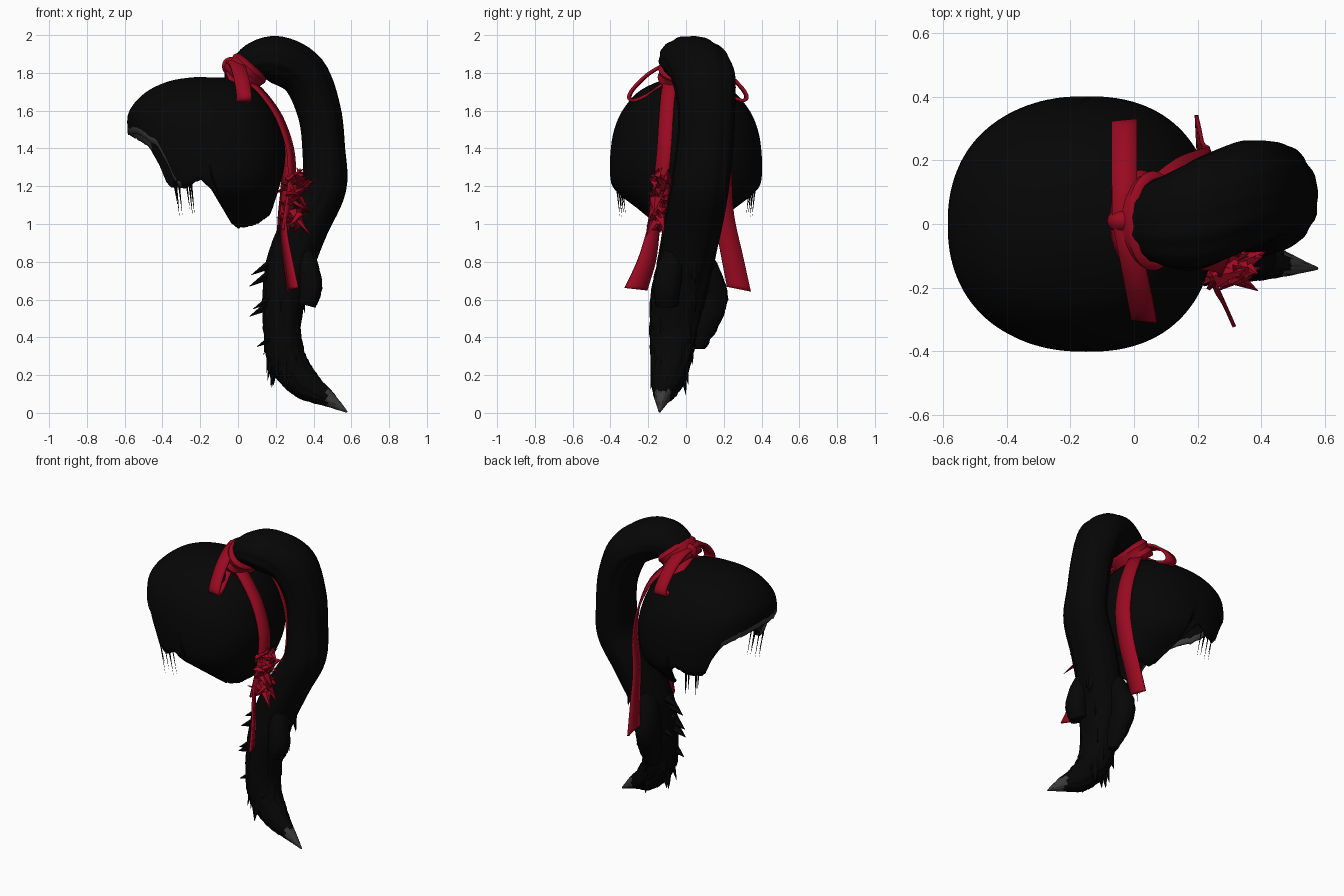
import bpy, bmesh, math, random
from mathutils import Vector, Matrix

random.seed(4)
cube = bpy.data.objects.get("Cube")
if cube:
    bpy.data.objects.remove(cube, do_unlink=True)


def material(name, rgb):
    m = bpy.data.materials.new(name)
    m.use_nodes = True
    m.diffuse_color = (*rgb, 1)
    m.node_tree.nodes["Principled BSDF"].inputs["Base Color"].default_value = (*rgb, 1)
    return m


BLACK = material("black hair", (0.0018, 0.0018, 0.0018))
GREY = material("grey hair ends", (0.045, 0.045, 0.045))
RED = material("red ribbon", (0.32, 0.003, 0.015))


def finish(name, bm, mats, angle=50, thickness=0.0, offset=0):
    bmesh.ops.recalc_face_normals(bm, faces=bm.faces)
    me = bpy.data.meshes.new(name)
    bm.to_mesh(me)
    bm.free()
    ob = bpy.data.objects.new(name, me)
    bpy.context.collection.objects.link(ob)
    for m in mats:
        me.materials.append(m)
    if thickness:
        s = ob.modifiers.new("thickness", "SOLIDIFY")
        s.thickness = thickness
        s.offset = offset
    bpy.ops.object.select_all(action="DESELECT")
    ob.select_set(True)
    bpy.context.view_layer.objects.active = ob
    bpy.ops.object.shade_smooth_by_angle(angle=math.radians(angle))


def spline(pts, n=6):
    """Smooth curve through tuples of any length."""
    out = []
    for i in range(len(pts) - 1):
        a, b, c, d = pts[max(i - 1, 0)], pts[i], pts[i + 1], pts[min(i + 2, len(pts) - 1)]
        for k in range(n):
            t = k / n
            out.append(tuple(0.5 * (2 * q + (r - p) * t + (2 * p - 5 * q + 4 * r - s) * t * t
                       + (3 * q - p - 3 * r + s) * t ** 3) for p, q, r, s in zip(a, b, c, d)))
    return out + [tuple(pts[-1])]


def lookup(table, key):
    """Linear interpolation in a table sorted by its first column."""
    if key <= table[0][0]:
        return table[0][1:]
    for a, b in zip(table, table[1:]):
        if key <= b[0]:
            t = (key - a[0]) / max(b[0] - a[0], 1e-6)
            return tuple(p + (q - p) * t for p, q in zip(a[1:], b[1:]))
    return table[-1][1:]


def skin(bm, rings, closed=True):
    n = len(rings[0])
    return [bm.faces.new((a[j], a[(j + 1) % n], b[(j + 1) % n], b[j]))
            for a, b in zip(rings, rings[1:]) for j in range(n if closed else n - 1)]


def tube(name, path, sides=56, rough=0.0):
    """Grooved lock of hair; path rows are x, y, z, radius in plane, radius in y."""
    bm = bmesh.new()
    pts = spline(path)
    rings = []
    for i, p in enumerate(pts):
        tan = Vector(pts[min(i + 1, len(pts) - 1)][:3]) - Vector(pts[max(i - 1, 0)][:3])
        side = Vector((0, 1, 0))
        out = side.cross(tan).normalized()
        ring = []
        for j in range(sides):
            a = 2 * math.pi * j / sides
            k = 1 + 0.015 * math.cos(a * 9) + 0.015 * math.cos(a * 14 + 1)
            k += random.uniform(-rough, rough) * max(0, 1 - p[2])
            ring.append(bm.verts.new(Vector(p[:3]) + out * (math.cos(a) * p[3] * k)
                                     + side * (math.sin(a) * p[4] * k)))
        rings.append(ring)
    faces = skin(bm, rings)
    bm.faces.new(rings[0])
    bm.faces.new(rings[-1])
    for f in faces:
        c = f.calc_center_median()
        f.material_index = int(c.x > 0.47 and c.z < 0.12)
    finish(name, bm, (BLACK, GREY))


def ribbon(name, path, width, d0, d1=None, thickness=0.012):
    """Flat band along a path, its width direction turning from d0 to d1."""
    bm = bmesh.new()
    pts = spline(path)
    rings = []
    for i, p in enumerate(pts):
        t = i / (len(pts) - 1)
        d = Vector(d0).lerp(Vector(d1 or d0), t).normalized()
        w = (width[0] + (width[1] - width[0]) * t) / 2
        rings.append([bm.verts.new(Vector(p) + d * w * s) for s in (-1, 0, 1)])
    skin(bm, rings, closed=False)
    finish(name, bm, (RED,), 40, thickness)


def spikes(name, items, mat, sides=5):
    """Pointed tufts given as base, tip and radius."""
    bm = bmesh.new()
    for base, tip, r in items:
        base, tip = Vector(base), Vector(tip)
        d = tip - base
        rot = d.to_track_quat("Z", "Y").to_matrix().to_4x4()
        bmesh.ops.create_cone(bm, cap_ends=True, segments=sides, radius1=r, radius2=r * 0.04, depth=d.length,
                              matrix=Matrix.Translation((base + tip) / 2) @ rot @ Matrix.Diagonal((1, 0.5, 1, 1)))
    finish(name, bm, (mat,), 30)


# Hair cap: horizontal sections (height, front x, back x, half width) cut by a hairline
sections = spline([(0.96, -0.2, 0.12, 0.12), (1.05, -0.3, 0.17, 0.21), (1.12, -0.42, 0.195, 0.31),
                   (1.2, -0.5, 0.22, 0.39), (1.3, -0.54, 0.245, 0.402), (1.4, -0.57, 0.25, 0.398),
                   (1.5, -0.585, 0.228, 0.38), (1.6, -0.575, 0.188, 0.337), (1.7, -0.485, 0.115, 0.252),
                   (1.76, -0.35, 0.02, 0.13), (1.78, -0.2, -0.09, 0.03)])
hairline = [(-0.585, 1.48), (-0.55, 1.46), (-0.47, 1.41), (-0.42, 1.32), (-0.37, 1.2), (-0.28, 1.19),
            (-0.2, 1.24), (-0.13, 1.18), (-0.08, 1.04), (0, 0.98), (0.1, 1.0), (0.17, 1.05)]


def cap_point(z, a):
    xf, xb, w = lookup(sections, z)
    c, s = math.cos(a), math.sin(a)
    e = 0.86
    return Vector(((xf + xb) / 2 + (xb - xf) / 2 * math.copysign(abs(c) ** e, c),
                   w * math.copysign(abs(s) ** e, s), z))


def above_hairline(z, a):
    """True while the cap is still above the cut, which sits further back on the right temple."""
    x = cap_point(z, a).x
    back = 0.045 if math.sin(a) < -0.3 and x < -0.32 else 0
    return z > 0.97 and z > lookup(hairline, x - back)[0]


bm = bmesh.new()
cols, levels = 128, 22
angles = [2 * math.pi * j / cols for j in range(cols)]
edge = []
for a in angles:
    z = 1.775
    while above_hairline(z, a):
        z -= 0.004
    edge.append(z + random.uniform(-0.004, 0.004))
rings = [[bm.verts.new(cap_point(1.78 - (1.745 - z) * (i / levels) ** 1.6, a)) for a, z in zip(angles, edge)]
         for i in range(1, levels + 1)]
rings.append([bm.verts.new(cap_point(z, a)) for a, z in zip(angles, edge)])
# The last row of the cap is grey along the right temple and under the front edge
for f in skin(bm, rings)[-cols:]:
    c = f.calc_center_median()
    f.material_index = int(c.x < (-0.3 if c.y < -0.1 else -0.47) and c.z > 1.2)
bm.faces.new(rings[0])
finish("hair_cap", bm, (BLACK, GREY), 60, 0.012, -1)

# Loose strands in front of the ears
strands = []
for s in (-1, 1):
    for x, y, tip in ((-0.33, 0.35, 1.1), (-0.32, 0.36, 1.04), (-0.305, 0.34, 1.05),
                      (-0.265, 0.36, 1.08), (-0.25, 0.37, 1.04), (-0.24, 0.35, 1.05)):
        strands.append(((x - 0.01, s * y, 1.23), (x + 0.01, s * (y - 0.02), tip), 0.008))
spikes("ear_strands", strands, BLACK)

# Ponytail, arching up from the tie and falling to a pointed grey tip
tail = [(0.0, 0.01, 1.77, 0.08, 0.09), (0.09, 0.01, 1.86, 0.1, 0.14), (0.21, 0.035, 1.87, 0.125, 0.175),
        (0.35, 0.09, 1.79, 0.125, 0.17), (0.43, 0.11, 1.6, 0.115, 0.15), (0.455, 0.1, 1.4, 0.112, 0.15),
        (0.455, 0.075, 1.2, 0.12, 0.155), (0.36, 0.04, 1.0, 0.125, 0.155), (0.28, 0.0, 0.8, 0.125, 0.15),
        (0.25, -0.03, 0.65, 0.115, 0.15), (0.235, -0.06, 0.45, 0.1, 0.13), (0.265, -0.08, 0.27, 0.1, 0.105),
        (0.36, -0.1, 0.15, 0.08, 0.08), (0.47, -0.125, 0.08, 0.045, 0.04), (0.578, -0.14, 0.004, 0.004, 0.004)]
tube("ponytail", tail, rough=0.07)
tube("ponytail_back_lock", [(0.27, 0.04, 0.92, 0.03, 0.04), (0.23, 0.09, 0.76, 0.07, 0.09),
                            (0.2, 0.12, 0.6, 0.07, 0.1), (0.21, 0.08, 0.46, 0.06, 0.09),
                            (0.22, 0.02, 0.34, 0.03, 0.08)], sides=28, rough=0.14)
tube("ponytail_outer_lock", [(0.34, -0.04, 0.92, 0.03, 0.05), (0.365, -0.08, 0.78, 0.06, 0.07),
                             (0.38, -0.1, 0.66, 0.065, 0.07), (0.36, -0.1, 0.57, 0.05, 0.06)], sides=28, rough=0.14)

# Ragged tufts on the lower ponytail
curve = [p for p in spline(tail) if 0.2 < p[2] < 0.9]
tufts = []
for k in range(36):
    p = random.choice(curve)
    a = random.uniform(0, 2 * math.pi)
    base = Vector((p[0] + math.cos(a) * p[3] * 0.8, p[1] + math.sin(a) * p[4] * 0.8, p[2]))
    out = Vector((math.cos(a), math.sin(a), 0)) * random.uniform(0.01, 0.03)
    tufts.append((base, base + out + Vector((0, 0, -random.uniform(0.1, 0.15))), random.uniform(0.03, 0.05)))
for x, y, z in ((0.15, -0.02, 0.8), (0.14, -0.05, 0.74), (0.16, -0.1, 0.62), (0.14, -0.08, 0.58),
                (0.18, -0.12, 0.42), (0.17, 0.0, 0.6)):
    tufts.append(((x + 0.05, y, z), (x - 0.08, y, z - 0.07), 0.07))
spikes("ponytail_tufts", tufts, BLACK)

# Ribbon wrapped round the ponytail base, with the knot
bm = bmesh.new()
rot = Matrix.Translation((0.04, 0.01, 1.8)) @ Matrix.Rotation(math.radians(42), 4, "Y")
rings = []
for r, h in ((0.13, -0.06), (0.143, -0.03), (0.13, 0), (0.14, 0.03), (0.125, 0.055)):
    rings.append([bm.verts.new(rot @ Vector((r * 0.75 * math.cos(a), r * 1.08 * math.sin(a), h)))
                  for a in angles[::4]])
skin(bm, rings)
finish("ribbon_wrap", bm, (RED,), 40, 0.012)
bm = bmesh.new()
bmesh.ops.create_uvsphere(bm, u_segments=16, v_segments=10, radius=1,
                          matrix=Matrix.Translation((-0.035, 0.01, 1.835)) @ Matrix.Diagonal((0.05, 0.04, 0.05, 1)))
finish("ribbon_knot", bm, (RED,))

# Bow loops on both sides
loop = [(0, 1.86), (0.1, 1.85), (0.2, 1.8), (0.285, 1.72), (0.31, 1.67), (0.28, 1.655), (0.2, 1.69),
        (0.1, 1.76), (0, 1.81)]
for name, s, shift in (("bow_loop_left", 1, 0.0), ("bow_loop_right", -1, 0.2)):
    ribbon(name, [(-0.03 + y * shift, s * y + 0.01, z) for y, z in loop], (0.08, 0.08), (1, s * 0.1, 0),
           thickness=0.016)

# Long ribbon tails
ribbon("ribbon_tail_right", [(0.06, -0.08, 1.76), (0.14, -0.095, 1.68), (0.22, -0.105, 1.56), (0.275, -0.115, 1.4),
                             (0.285, -0.13, 1.25), (0.27, -0.15, 1.1), (0.25, -0.17, 0.97)],
       (0.08, 0.08), (0.4, 0.9, 0))
ribbon("ribbon_tail_right_end", [(0.24, -0.16, 1.05), (0.245, -0.18, 0.93), (0.265, -0.21, 0.8), (0.29, -0.265, 0.655)],
       (0.05, 0.13), (0.4, -0.9, 0.1))
ribbon("ribbon_tail_left", [(0.06, 0.1, 1.75), (0.15, 0.165, 1.64), (0.225, 0.19, 1.45), (0.25, 0.192, 1.25),
                            (0.23, 0.2, 1.05), (0.215, 0.24, 0.85), (0.2, 0.28, 0.655)],
       (0.08, 0.13), (0.6, -0.8, 0), (0.05, -1, 0.2))

# Torn ribbon clump
torn = []
for k in range(54):
    base = Vector((random.uniform(0.25, 0.34), random.uniform(-0.17, -0.1), random.uniform(1.0, 1.25)))
    tip = base + Vector((random.uniform(-0.06, 0.1), random.uniform(-0.05, 0.05), random.uniform(-0.09, 0.09)))
    torn.append((base, tip, random.uniform(0.025, 0.045)))
spikes("torn_ribbon", torn, RED, 4)
